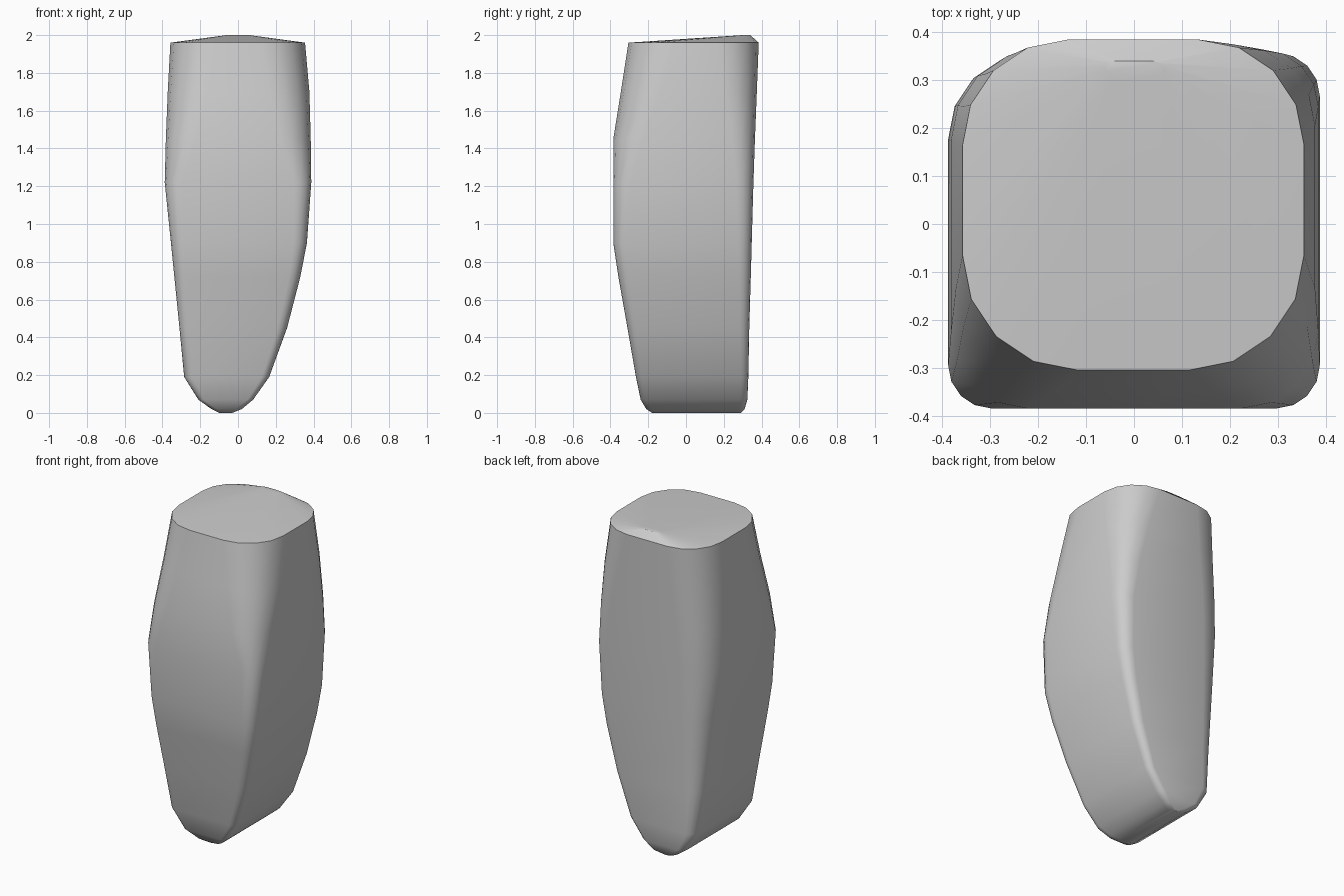
import bpy
import bmesh
from math import cos, sin, pi, radians

default_cube = bpy.data.objects.get("Cube")
if default_cube:
    bpy.data.objects.remove(default_cube, do_unlink=True)


def make_material(name, colour):
    material = bpy.data.materials.new(name)
    material.use_nodes = True
    material.diffuse_color = colour
    shader = material.node_tree.nodes["Principled BSDF"]
    shader.inputs["Base Color"].default_value = colour
    shader.inputs["Roughness"].default_value = 0.8
    return material


def rounded_section(z, left, right, front, back, front_r, back_l, back_r, steps=4):
    """Closed rectangular outline with its own radius at each corner."""
    corners = [
        (right, front, -1, 1, front_r, 3),
        (right, back, -1, -1, back_r, 0),
        (left, back, 1, -1, back_l, 1),
        (left, front, 1, 1, front_r, 2),
    ]
    limit_x, limit_y = (right - left) * 0.48, (back - front) * 0.48
    outline = []
    for x, y, inward_x, inward_y, radius, quarter in corners:
        rx, ry = min(radius, limit_x), min(radius, limit_y)
        for step in range(steps + 1):
            angle = (quarter + step / steps) * pi / 2
            outline.append((x + inward_x * rx + rx * cos(angle),
                            y + inward_y * ry + ry * sin(angle), z))
    return outline


def loft(name, sections, material):
    """Skin stacked outlines and close both ends."""
    bm = bmesh.new()
    rings = [[bm.verts.new(point) for point in rounded_section(*section)]
             for section in sections]
    for lower, upper in zip(rings, rings[1:]):
        for i in range(len(lower)):
            j = (i + 1) % len(lower)
            bm.faces.new((lower[i], lower[j], upper[j], upper[i]))
    bm.faces.new(list(reversed(rings[0])))
    bm.faces.new(rings[-1])
    bmesh.ops.recalc_face_normals(bm, faces=bm.faces)

    mesh = bpy.data.meshes.new(name)
    bm.to_mesh(mesh)
    bm.free()
    mesh.materials.append(material)
    part = bpy.data.objects.new(name, mesh)
    bpy.context.collection.objects.link(part)
    bpy.ops.object.select_all(action="DESELECT")
    part.select_set(True)
    bpy.context.view_layer.objects.active = part
    bpy.ops.object.shade_smooth_by_angle(angle=radians(30))
    return part


stone_grey = make_material("stone grey", (0.6, 0.6, 0.6, 1))

# Height, left, right, front, back, then front, back left and back right radii
pillar_sections = [
    # Narrow rounded foot
    (0, -.1, -.03, -.18, .29, .03, .03, .03),
    (.02, -.14, .02, -.21, .31, .03, .03, .03),
    (.07, -.21, .08, -.24, .325, .03, .04, .04),
    (.19, -.285, .165, -.265, .33, .04, .06, .04),
    # Tapering lower body
    (.45, -.31, .26, -.31, .335, .05, .09, .05),
    (.72, -.337, .33, -.358, .343, .06, .12, .06),
    (.9, -.355, .365, -.385, .348, .07, .14, .07),
    # Widest band with a flat front
    (1.22, -.388, .388, -.385, .357, .09, .18, .09),
    (1.45, -.382, .385, -.385, .365, .16, .19, .12),
    # Rounder upper body
    (1.7, -.372, .378, -.345, .375, .21, .21, .17),
    (1.96, -.358, .355, -.305, .385, .24, .22, .22),
    # Shallow crown, high towards the back
    (2, -.06, .06, .3, .34, .02, .02, .02),
]

loft("pillar_body", pillar_sections, stone_grey)
